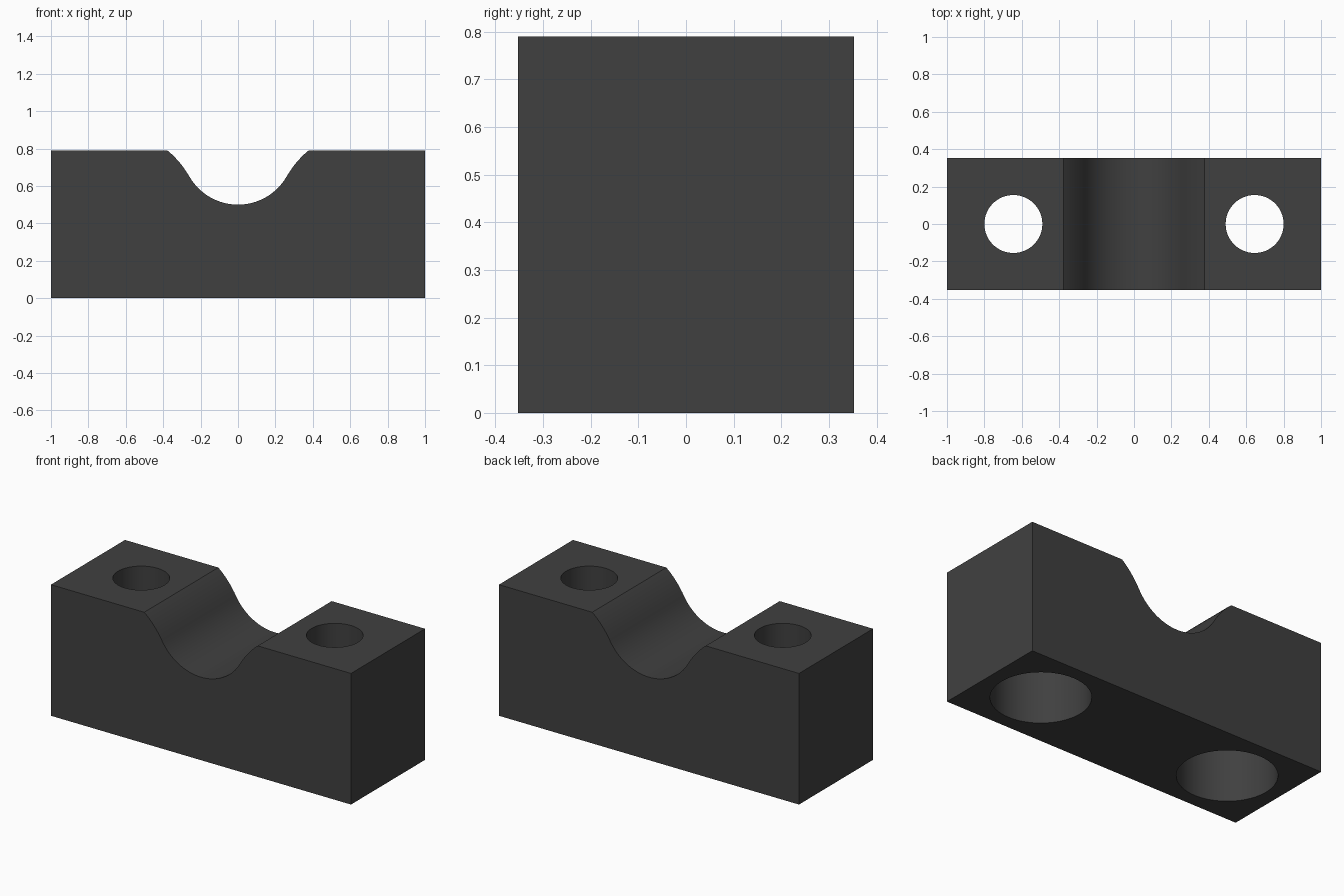
import bpy, bmesh, math

if "Cube" in bpy.data.objects:
    bpy.data.objects.remove(bpy.data.objects["Cube"])

LENGTH, DEPTH, HEIGHT = 2.0, 0.705, 0.79
HOLE_X = 0.645
HOLE_R, BORE_R, BORE_TOP = 0.155, 0.27, 0.45

dark = bpy.data.materials.new("dark grey")
dark.diffuse_color = (0.051, 0.051, 0.051, 1)
dark.use_nodes = True
dark.node_tree.nodes["Principled BSDF"].inputs["Base Color"].default_value = dark.diffuse_color


def new_object(name, bm):
    bmesh.ops.recalc_face_normals(bm, faces=bm.faces)
    mesh = bpy.data.meshes.new(name)
    bm.to_mesh(mesh)
    bm.free()
    mesh.materials.append(dark)
    obj = bpy.data.objects.new(name, mesh)
    bpy.context.collection.objects.link(obj)
    return obj


def groove_half():
    """Right half of the groove, from its lowest point up to the top face."""
    pts = []
    r, cz = 0.30, 0.80
    for i in range(17):                      # round channel bottom
        a = math.radians(60 * i / 16)
        pts.append((r * math.sin(a), cz - r * math.cos(a)))
    x0, z0 = pts[-1]
    r2 = 0.53
    for i in range(1, 9):                    # outward-curving lip
        a = math.radians(60 - 20 * i / 8)
        s = math.radians(60)
        pts.append((x0 + r2 * (math.sin(s) - math.sin(a)),
                    z0 + r2 * (math.cos(a) - math.cos(s))))
    pts[-1] = (pts[-1][0], HEIGHT)
    return pts


# clamp block: front profile pushed through the depth
half = groove_half()
groove = half[::-1] + [(-x, z) for x, z in half[1:]]
profile = [(-LENGTH / 2, HEIGHT), (-LENGTH / 2, 0),
           (LENGTH / 2, 0), (LENGTH / 2, HEIGHT)] + groove
bm = bmesh.new()
face = bm.faces.new([bm.verts.new((x, -DEPTH / 2, z)) for x, z in profile])
ext = bmesh.ops.extrude_face_region(bm, geom=[face])
bmesh.ops.translate(bm, vec=(0, DEPTH, 0),
                    verts=[v for v in ext["geom"] if isinstance(v, bmesh.types.BMVert)])
block = new_object("clamp_block", bm)

# stepped bolt holes: narrow above, wide counterbore below
steps = [(BORE_R, -0.1), (BORE_R, BORE_TOP), (HOLE_R, BORE_TOP), (HOLE_R, HEIGHT + 0.1)]
SIDES = 64
for side in (-1, 1):
    bm = bmesh.new()
    rings = [[bm.verts.new((side * HOLE_X + r * math.cos(2 * math.pi * k / SIDES),
                            r * math.sin(2 * math.pi * k / SIDES), z))
              for k in range(SIDES)] for r, z in steps]
    for low, high in zip(rings, rings[1:]):
        for k in range(SIDES):
            n = (k + 1) % SIDES
            bm.faces.new((low[k], low[n], high[n], high[k]))
    bm.faces.new(rings[0])
    bm.faces.new(rings[-1])
    cutter = new_object("hole_cutter", bm)
    cutter.hide_render = True
    mod = block.modifiers.new("bolt_hole", "BOOLEAN")
    mod.operation, mod.solver, mod.object = "DIFFERENCE", "EXACT", cutter
    bpy.context.view_layer.objects.active = block
    bpy.ops.object.modifier_apply(modifier=mod.name)
    bpy.data.objects.remove(cutter)

# smooth curved walls, sharp rims
block.select_set(True)
bpy.context.view_layer.objects.active = block
bpy.ops.object.shade_smooth_by_angle(angle=math.radians(30))
